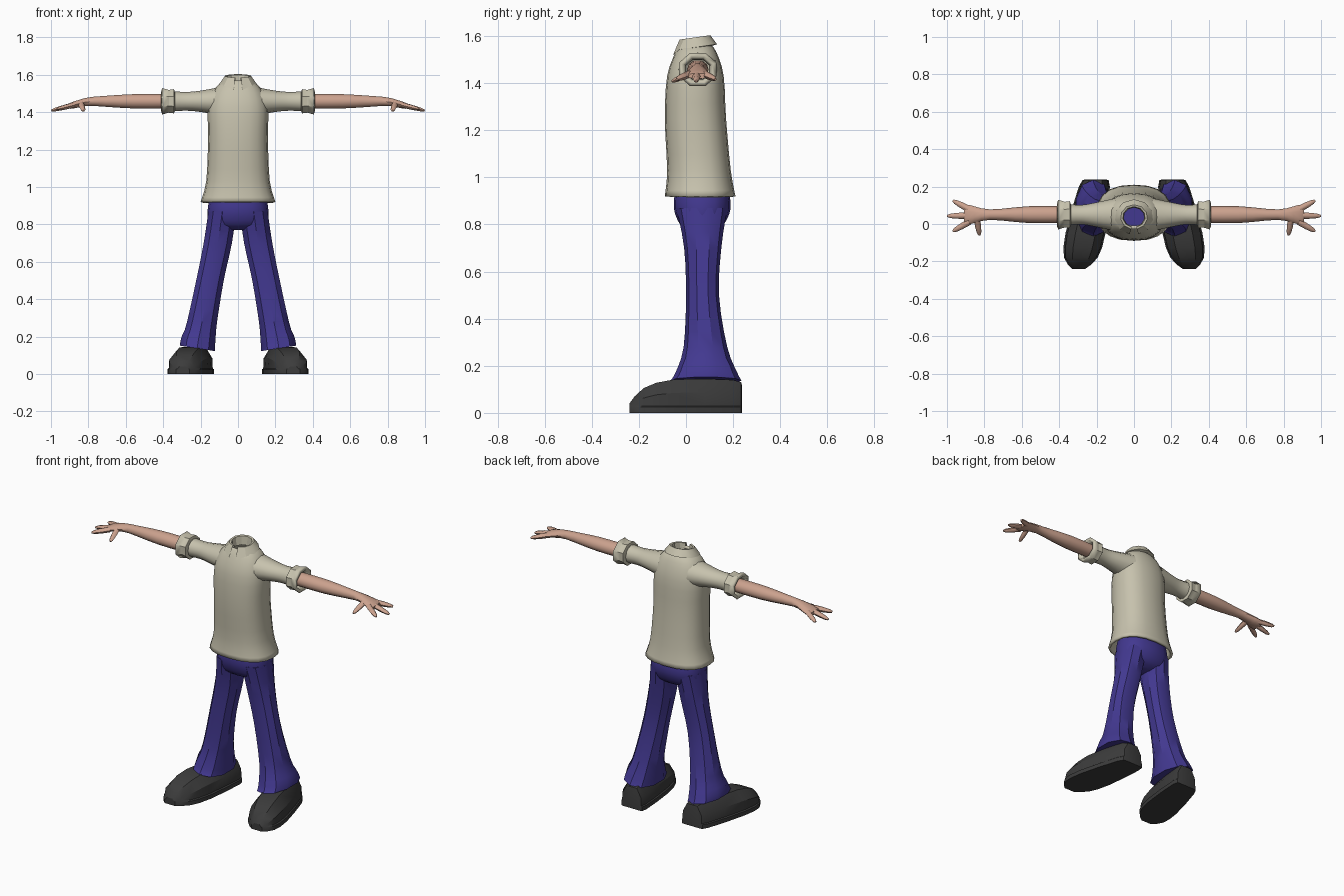
import bpy, bmesh, math
from mathutils import Vector

cube = bpy.data.objects.get("Cube")
if cube:
    bpy.data.objects.remove(cube, do_unlink=True)


def material(name, *rgb):
    mat = bpy.data.materials.new(name)
    mat.use_nodes = True
    mat.diffuse_color = (*rgb, 1)
    mat.node_tree.nodes["Principled BSDF"].inputs["Base Color"].default_value = (*rgb, 1)
    return mat


cream = material("cream cloth", .57, .54, .42)
blue = material("blue denim", .055, .04, .28)
skin = material("skin", .6, .36, .27)
dark = material("dark leather", .045, .045, .045)


def flow(keys, steps=3):
    """Pass a smooth curve through a few key sections."""
    result = []
    for index in range(len(keys) - 1):
        before = keys[max(index - 1, 0)]
        start, end = keys[index], keys[index + 1]
        after = keys[min(index + 2, len(keys) - 1)]
        for step in range(steps):
            t = step / steps
            result.append([
                b + (c - a) / 2 * t + (a - 2.5 * b + 2 * c - d / 2) * t ** 2
                + (3 * (b - c) + d - a) / 2 * t ** 3
                for a, b, c, d in zip(before, start, end, after)])
    return result + [keys[-1]]


def ring(center, across, along, sides, power=2, turn=0):
    """Rounded loop of points spanned by two half axes."""
    points = []
    for index in range(sides):
        angle = math.tau * (index + turn) / sides
        a, b = math.cos(angle), math.sin(angle)
        a = math.copysign(abs(a) ** (2 / power), a)
        b = math.copysign(abs(b) ** (2 / power), b)
        points.append(Vector(center) + Vector(across) * a + Vector(along) * b)
    return points


def level(z, width, front, back, x=0, sides=20, power=2.4, turn=0, tilt=0):
    """Horizontal loop between a front and a back depth."""
    center = (x, (front + back) / 2, z)
    return ring(center, (width, 0, tilt), (0, (back - front) / 2, 0), sides, power, turn)


def droop(x):
    """Height of the arm line, falling towards the fingertips."""
    return 1.458 - max(0, x - .8) / 4


def upright(x, depth, height, sides=12, turn=0):
    """Loop around the arm line."""
    return ring((x, .05, droop(x)), (0, depth, 0), (0, 0, height), sides, turn=turn)


def loft(name, rings, mat, mirror=1, capped=True, closed=True, sharp=40, thickness=0):
    """Skin a row of equal loops, optionally mirrored or given a wall thickness."""
    bm = bmesh.new()
    rows = [[bm.verts.new((x * mirror, y, z)) for x, y, z in loop] for loop in rings]
    count = len(rows[0])
    for lower, upper in zip(rows, rows[1:]):
        for i in range(count if closed else count - 1):
            j = (i + 1) % count
            bm.faces.new((lower[i], lower[j], upper[j], upper[i]))
    if capped:
        bm.faces.new(rows[0])
        bm.faces.new(rows[-1])
    bmesh.ops.recalc_face_normals(bm, faces=bm.faces)
    mesh = bpy.data.meshes.new(name)
    bm.to_mesh(mesh)
    bm.free()
    mesh.materials.append(mat)
    part = bpy.data.objects.new(name, mesh)
    bpy.context.collection.objects.link(part)
    bpy.ops.object.select_all(action="DESELECT")
    bpy.context.view_layer.objects.active = part
    part.select_set(True)
    bpy.ops.object.shade_smooth_by_angle(angle=math.radians(sharp))
    if thickness:
        wall = part.modifiers.new("wall", "SOLIDIFY")
        wall.thickness = thickness
        wall.offset = -1


# Shirt body: height, half width, front, back
body = [(.92, .2, -.09, .21), (1.03, .17, -.08, .19), (1.25, .16, -.09, .17),
        (1.43, .16, -.08, .16), (1.53, .12, -.045, .13), (1.57, .065, -.02, .1)]
loft("shirt_body", [level(*key) for key in flow(body)], cream, capped=False, thickness=.015)


def collar_row(radius, height, point=0):
    """Arc around the neck, open at the front, its ends lowered to points."""
    row = []
    for index in range(11):
        angle = math.radians(-77 + 334 * index / 10)
        x, y = radius * math.cos(angle), radius * .92 * math.sin(angle)
        drop = point if index in (0, 10) else 0
        row.append((x, .037 + y, height + y / 7 - drop))
    return row


# Folded collar
loft("collar", [collar_row(.055, 1.54), collar_row(.06, 1.592), collar_row(.072, 1.594),
                collar_row(.103, 1.552, point=.02), collar_row(.085, 1.548)],
     cream, capped=False, closed=False, sharp=30)

# Waist and seat of the trousers
seat = [(.95, .15, -.045, .18), (.87, .163, -.052, .19),
        (.8, .15, -.025, .16), (.77, .06, .02, .11)]
loft("trouser_seat", [level(*key, sides=16) for key in flow(seat)], blue)

# Flared trouser leg: height, half width, front, back, centre
leg = [(.87, .078, -.04, .175, .084), (.7, .079, -.008, .15, .108),
       (.5, .077, 0, .14, .15), (.28, .084, -.01, .175, .192),
       (.17, .096, -.045, .218, .214), (.137, .097, -.067, .236, .217)]

# Shoe: depth, half width, height
shoe = [(.237, .06, .12), (.2, .083, .14), (-.05, .107, .142), (-.18, .09, .105), (-.24, .035, .04)]


def shoe_section(y, width, height):
    """Flat-bottomed section, set along a line that splays outwards."""
    center = .25 - y * .19
    half = [(1, 0), (1, .025), (.93, .03), (.9, height * .6), (.5, height)]
    return ([(center + width * k, y, z) for k, z in half]
            + [(center - width * k, y, z) for k, z in reversed(half)])


# Sleeve, cuff and arm: distance out, half depth, half height
sleeve = [(.1, .088, .075), (.2, .066, .057), (.28, .052, .05), (.36, .057, .055)]
cuff = [(.335, .05, .05), (.343, .078, .07), (.37, .074, .066), (.405, .086, .076)]
arm = [(.34, .044, .04), (.56, .045, .04), (.77, .028, .026), (.88, .052, .019), (.91, .048, .012)]


def digit(root, tip, drop=0):
    """Tapered finger between two points on the hand plane."""
    start = Vector((*root, droop(root[0])))
    end = Vector((*tip, droop(tip[0]) - drop))
    side = (end - start).cross(Vector((0, 0, 1))).normalized()
    up = side.cross(end - start).normalized()
    return [ring(start.lerp(end, t), side * radius, up * radius * .9, 6)
            for t, radius in ((0, .017), (.5, .016), (.85, .012), (1, .006))]


# Paired parts on both sides
for side, mirror in (("left", 1), ("right", -1)):
    loft(side + "_trouser_leg",
         [level(*key, sides=10, power=2.2, turn=.5, tilt=.015 if key[0] < .2 else 0)
          for key in flow(leg)], blue, mirror, sharp=32)
    loft(side + "_shoe", [shoe_section(*key) for key in flow(shoe, steps=2)],
         dark, mirror, sharp=30)
    loft(side + "_sleeve", [upright(*key) for key in flow(sleeve)], cream, mirror, capped=False)
    loft(side + "_cuff", [upright(*key, sides=8, turn=.5) for key in cuff],
         cream, mirror, capped=False, sharp=25, thickness=.02)
    loft(side + "_arm", [upright(*key, sides=10) for key in flow(arm)], skin, mirror)
    loft(side + "_thumb", digit((.84, .03), (.826, -.06), drop=.045), skin, mirror, sharp=60)
    for name, spread in (("outer", 1), ("middle", 0), ("inner", -1)):
        loft(side + "_" + name + "_finger",
             digit((.88, .045 + spread * .033), (.998 - abs(spread) * .03, .043 + spread * .082)),
             skin, mirror, sharp=60)
